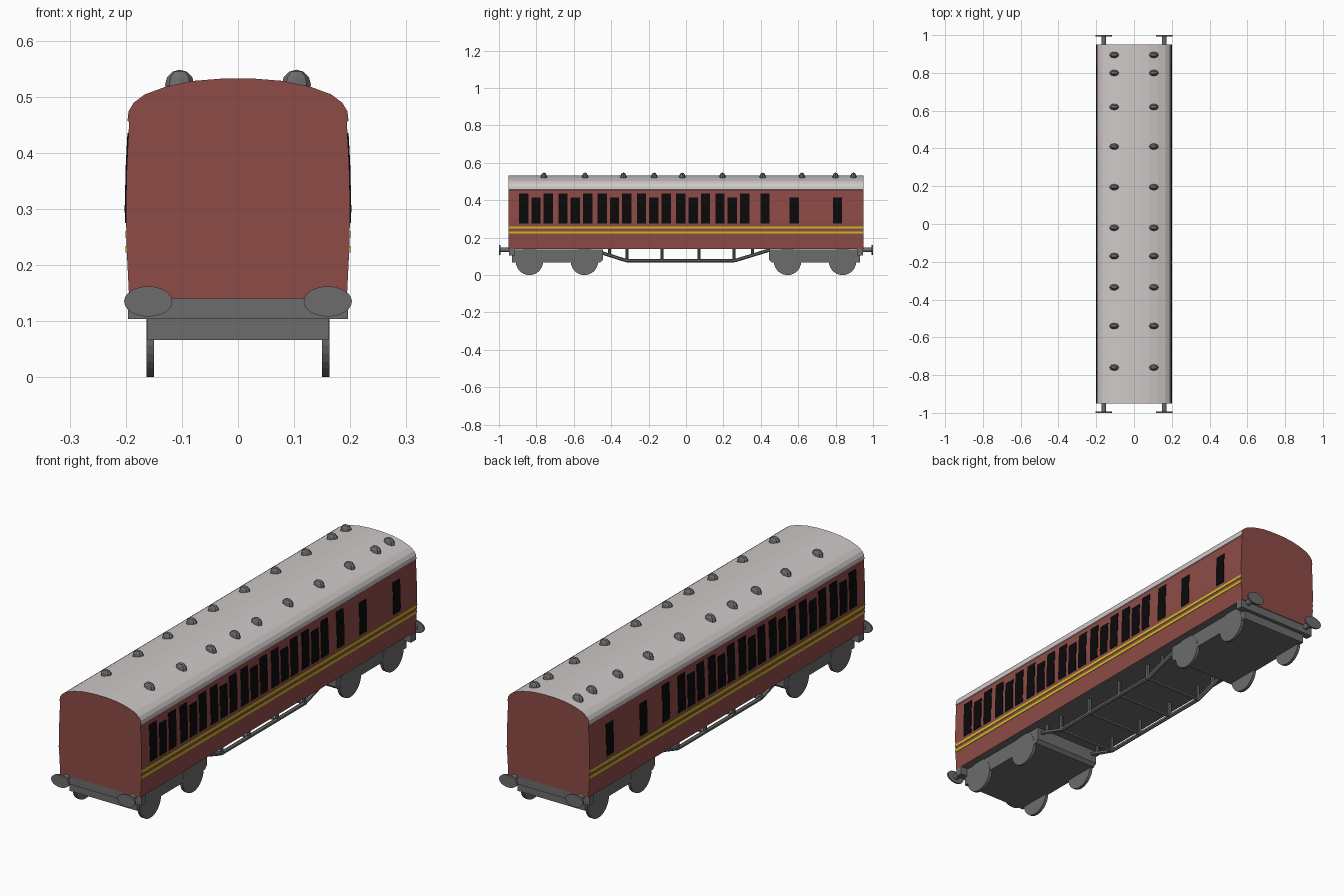
import bpy, bmesh, math
from mathutils import Vector, Matrix

if "Cube" in bpy.data.objects:
    bpy.data.objects.remove(bpy.data.objects["Cube"])


def material(name, col):
    m = bpy.data.materials.new(name)
    m.diffuse_color = (*col, 1)
    m.use_nodes = True
    m.node_tree.nodes["Principled BSDF"].inputs["Base Color"].default_value = m.diffuse_color
    return m


RED = material("maroon_paint", (0.27, 0.070, 0.062))
ROOF = material("pale_grey_roof", (0.62, 0.585, 0.575))
GREY = material("dark_grey_metal", (0.15, 0.15, 0.15))
BLACK = material("black_glass", (0.003, 0.003, 0.003))
YELLOW = material("yellow_lining", (0.62, 0.50, 0.02))


def finish(bm, name, *mats):
    bmesh.ops.recalc_face_normals(bm, faces=bm.faces)
    me = bpy.data.meshes.new(name)
    bm.to_mesh(me)
    bm.free()
    for m in mats:
        me.materials.append(m)
    ob = bpy.data.objects.new(name, me)
    bpy.context.collection.objects.link(ob)
    return ob


def extrude(bm, pts, axis_vec):
    """Prism from a closed loop of 3D points."""
    f = bm.faces.new([bm.verts.new(p) for p in pts])
    r = bmesh.ops.extrude_face_region(bm, geom=[f])
    vs = [v for v in r["geom"] if isinstance(v, bmesh.types.BMVert)]
    bmesh.ops.translate(bm, verts=vs, vec=axis_vec)


def box(bm, x0, x1, y0, y1, z0, z1):
    extrude(bm, [(x0, y0, z0), (x1, y0, z0), (x1, y1, z0), (x0, y1, z0)], (0, 0, z1 - z0))


def rod(bm, a, b, r, segs=8, r2=None):
    a, b = Vector(a), Vector(b)
    d = b - a
    mat = Matrix.Translation((a + b) / 2) @ d.to_track_quat("Z", "Y").to_matrix().to_4x4()
    bmesh.ops.create_cone(bm, cap_ends=True, segments=segs, radius1=r,
                          radius2=r if r2 is None else r2, depth=d.length, matrix=mat)


# Body shell: half profile (x, z), mirrored and extruded lengthwise
SIDE = [(0.194, 0.14), (0.198, 0.22), (0.2, 0.30), (0.198, 0.38), (0.194, 0.455)]
TOP = [(0.197, 0.457), (0.195, 0.474), (0.186, 0.489), (0.166, 0.504),
       (0.128, 0.518), (0.08, 0.528), (0.03, 0.532)]
half = SIDE + TOP
loop = half + [(-x, z) for x, z in reversed(half)]
bm = bmesh.new()
extrude(bm, [(x, -0.95, z) for x, z in loop], (0, 1.9, 0))
bmesh.ops.recalc_face_normals(bm, faces=bm.faces)
for f in bm.faces:
    n, c = f.normal, f.calc_center_median()
    if abs(n.y) > 0.5:
        f.material_index = 0
    elif n.z < -0.5 and c.z < 0.2:
        f.material_index = 2
    elif c.z > 0.4555:
        f.material_index = 1
finish(bm, "coach_body", RED, ROOF, GREY)


# Thin plates that follow the bowed sides
def side_x(z):
    for (xa, za), (xb, zb) in zip(SIDE, SIDE[1:]):
        if z <= zb:
            return xa + (xb - xa) * (z - za) / (zb - za)
    return SIDE[-1][0]


def plate(bm, y0, y1, z0, z1):
    zs = [z0] + [z for _, z in SIDE if z0 < z < z1] + [z1]
    for s in (-1, 1):
        pts = [(s * (side_x(z) + 0.002), y0, z) for z in zs]
        pts += [(s * (side_x(z) - 0.002), y0, z) for z in reversed(zs)]
        extrude(bm, pts, (0, y1 - y0, 0))


TALL, SHORT = 0.435, 0.415
windows = [(0.422, TALL), (0.578, SHORT), (0.81, SHORT)]
for i in range(6):
    c = -0.802 + 0.21 * i
    windows += [(c - 0.066, TALL), (c, SHORT), (c + 0.066, TALL)]
bm = bmesh.new()
for y, top in windows:
    plate(bm, y - 0.025, y + 0.025, 0.275, top)
finish(bm, "windows", BLACK)

bm = bmesh.new()
for z in (0.222, 0.248):
    plate(bm, -0.95, 0.95, z, z + 0.012)
finish(bm, "side_stripes", YELLOW)

# Roof ventilators
bm = bmesh.new()
for y in (0.895, 0.80, 0.62, 0.41, 0.195, -0.02, -0.17, -0.335, -0.54, -0.76):
    for s in (-1, 1):
        m = Matrix.Translation((s * 0.104, y, 0.521)) @ Matrix.Diagonal((0.026, 0.017, 0.027, 1))
        bmesh.ops.create_uvsphere(bm, u_segments=8, v_segments=6, radius=1, matrix=m)
finish(bm, "roof_vents", GREY)

# Buffer beams and buffers at both ends
bm = bmesh.new()
for e in (-1, 1):
    box(bm, -0.196, 0.196, *sorted((e * 0.915, e * 0.947)), 0.104, 0.14)
finish(bm, "buffer_beams", GREY)

bm = bmesh.new()
for e in (-1, 1):
    for s in (-1, 1):
        x = s * 0.16
        rod(bm, (x, e * 0.94, 0.135), (x, e * 0.995, 0.135), 0.013, 12)
        m = (Matrix.Translation((x, e * 0.9965, 0.135)) @ Matrix.Diagonal((0.043, 1, 0.027, 1))
             @ Matrix.Rotation(math.pi / 2, 4, "X"))
        bmesh.ops.create_cone(bm, cap_ends=True, segments=24, radius1=1, radius2=1,
                              depth=0.007, matrix=m)
finish(bm, "buffers", GREY)

# Bogies: side profile extruded across the width, plus wheels
bm = bmesh.new()
for e in (-1, 1):
    prof = [(0.445, 0.137), (0.93, 0.137), (0.93, 0.066), (0.46, 0.066), (0.445, 0.08)]
    extrude(bm, [(-0.162, e * y, z) for y, z in prof], (0.324, 0, 0))
finish(bm, "bogie_frames", GREY)

bm = bmesh.new()
for y in (-0.837, -0.543, 0.543, 0.837):
    for s in (-1, 1):
        rod(bm, (s * 0.150, y, 0.073), (s * 0.1635, y, 0.073), 0.073, 28)
finish(bm, "wheels", GREY)

# Underframe trusses with posts and cross bars
bm = bmesh.new()
path = [(-0.46, 0.122), (-0.315, 0.076), (0.257, 0.076), (0.45, 0.135)]
for s in (-1, 1):
    x = s * 0.14
    for (ya, za), (yb, zb) in zip(path, path[1:]):
        rod(bm, (x, ya, za), (x, yb, zb), 0.009, 6)
    for y, z in ((-0.41, 0.106), (-0.315, 0.076), (-0.128, 0.076), (0.07, 0.076),
                 (0.257, 0.076), (0.355, 0.106)):
        rod(bm, (x, y, z), (x, y, 0.142), 0.008, 8)
for y in (-0.315, -0.128, 0.07, 0.257):
    rod(bm, (-0.14, y, 0.076), (0.14, y, 0.076), 0.007, 6)
finish(bm, "underframe_truss", GREY)
